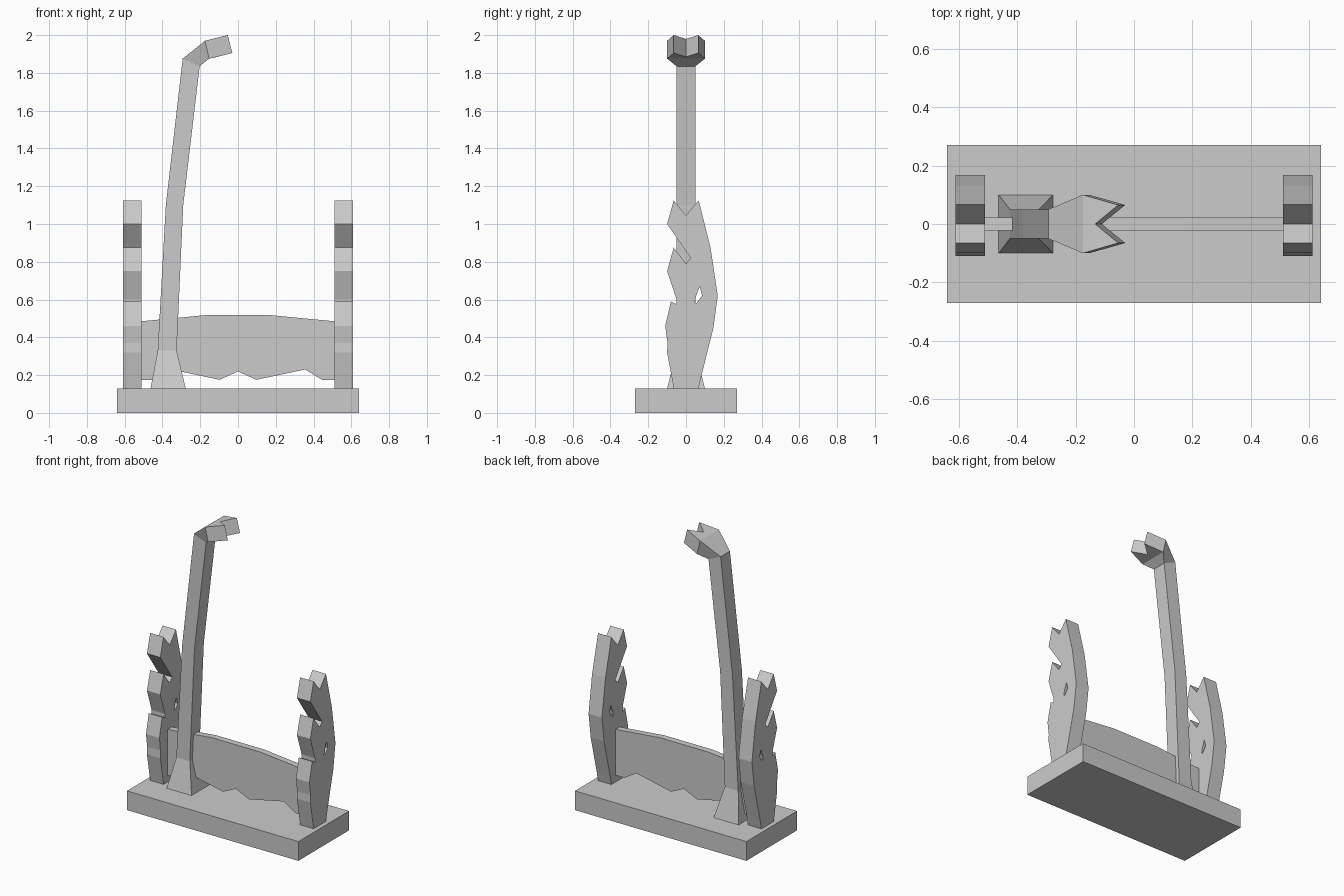
import bpy, bmesh

if "Cube" in bpy.data.objects:
    bpy.data.objects.remove(bpy.data.objects["Cube"])


def finish(bm, name):
    bmesh.ops.recalc_face_normals(bm, faces=bm.faces[:])
    me = bpy.data.meshes.new(name)
    bm.to_mesh(me)
    bm.free()
    ob = bpy.data.objects.new(name, me)
    bpy.context.collection.objects.link(ob)
    return ob


def slab(name, loops, place, d0, d1):
    """Flat outline (first loop) with optional holes, given thickness d0..d1."""
    bm = bmesh.new()
    caps = []
    for loop in loops:
        a = [bm.verts.new(place(u, v, d0)) for u, v in loop]
        b = [bm.verts.new(place(u, v, d1)) for u, v in loop]
        n = len(loop)
        for i in range(n):
            j = (i + 1) % n
            bm.faces.new((a[i], a[j], b[j], b[i]))
        caps.append((a, b))
    for side in (0, 1):
        edges = []
        for c in caps:
            vs = c[side]
            edges += [bm.edges.get((vs[i - 1], vs[i])) for i in range(len(vs))]
        bmesh.ops.triangle_fill(bm, edges=edges, use_beauty=True)
    return finish(bm, name)


# Base block
bpy.ops.mesh.primitive_cube_add(size=1, location=(0, 0, 0.065))
base = bpy.context.object
base.name = "base"
base.scale = (1.28, 0.54, 0.13)

# Two carved end plates with notches and a small hole
outline = [(-0.065, 0.13), (-0.1, 0.32), (-0.098, 0.37), (-0.11, 0.46),
           (-0.08, 0.59), (-0.05, 0.575), (-0.05, 0.6), (-0.1, 0.75),
           (-0.065, 0.875), (0, 0.79), (0.025, 0.82), (-0.1, 1.0),
           (-0.065, 1.125), (0, 1.045), (0.067, 1.125), (0.13, 0.875),
           (0.168, 0.62), (0.145, 0.45), (0.08, 0.19), (0.067, 0.13)]
hole = [(0.073, 0.67), (0.085, 0.62), (0.055, 0.58), (0.047, 0.585), (0.054, 0.62)]
for side, x in (("left", -0.56), ("right", 0.56)):
    slab(side + "_end_plate", [outline, hole],
         lambda u, v, d, x=x: (x + d, u, v), -0.05, 0.05)

# Thin panel between the end plates, ragged lower edge
half = [(0, 0.22), (0.097, 0.175), (0.355, 0.23), (0.445, 0.175),
        (0.51, 0.175), (0.51, 0.485), (0.177, 0.517)]
panel = half + [(-u, v) for u, v in reversed(half[1:])]
slab("panel", [panel], lambda u, v, d: (u, d, v), -0.022, 0.022)

# Leaning post: rings of (back x, back z, front x, front z, half width)
rings = [(-0.463, 0.13, -0.277, 0.13, 0.1),
         (-0.425, 0.33, -0.325, 0.33, 0.05),
         (-0.382, 1.1, -0.29, 1.1, 0.05),
         (-0.293, 1.875, -0.203, 1.835, 0.05),
         (-0.175, 1.97, -0.153, 1.875, 0.1)]
bm = bmesh.new()
prev = None
for xa, za, xb, zb, w in rings:
    ring = [bm.verts.new(p) for p in
            ((xa, -w, za), (xb, -w, zb), (xb, w, zb), (xa, w, za))]
    if prev is None:
        bm.faces.new(ring)
    else:
        for i in range(4):
            j = (i + 1) % 4
            bm.faces.new((prev[i], prev[j], ring[j], ring[i]))
    prev = ring
# Forked head at the post's end
t0, b0, b1, t1 = prev
tl, tn, tr = [bm.verts.new(p) for p in
              ((-0.054, -0.065, 2.0), (-0.133, 0, 1.98), (-0.054, 0.065, 2.0))]
bl, bn, br = [bm.verts.new(p) for p in
              ((-0.03, -0.065, 1.905), (-0.11, 0, 1.885), (-0.03, 0.065, 1.905))]
for a, l, n, r, c in ((t0, tl, tn, tr, t1), (b0, bl, bn, br, b1)):
    for f in ((a, l, n), (a, n, c), (n, r, c)):
        bm.faces.new(f)
for f in ((t0, b0, bl, tl), (tl, bl, bn, tn), (tn, bn, br, tr), (tr, br, b1, t1)):
    bm.faces.new(f)
finish(bm, "forked_post")
